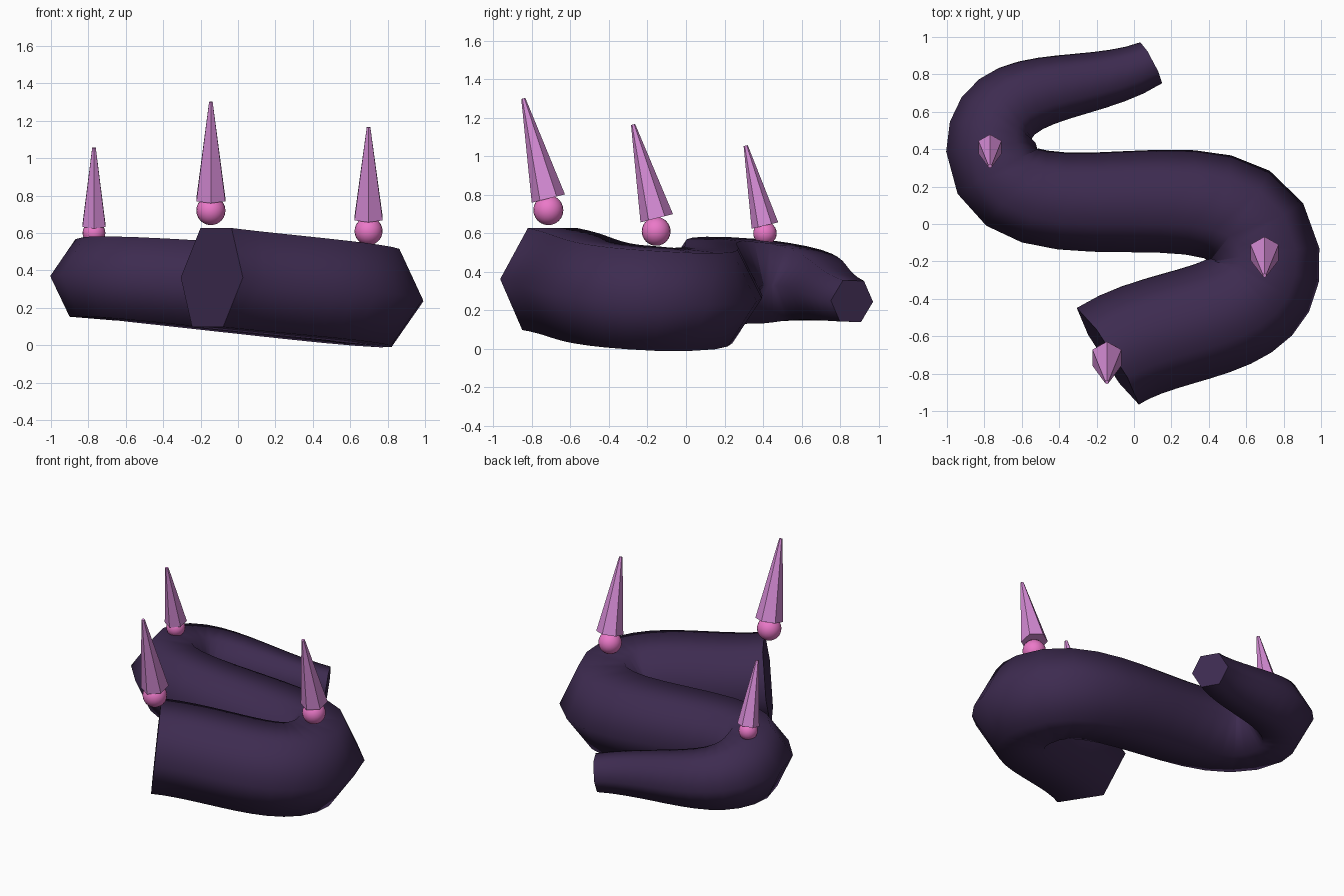
import bpy, math
from mathutils import Vector

if "Cube" in bpy.data.objects:
    bpy.data.objects.remove(bpy.data.objects["Cube"])


def material(name, color):
    m = bpy.data.materials.new(name)
    m.diffuse_color = (*color, 1)
    m.use_nodes = True
    m.node_tree.nodes["Principled BSDF"].inputs["Base Color"].default_value = m.diffuse_color
    return m


BODY = material("dark_purple", (0.047, 0.024, 0.08))
SPIKE = material("orchid", (0.67, 0.26, 0.67))
BALL = material("pink", (0.83, 0.19, 0.58))

# Winding tapered body: hexagonal tube along a smooth four-point path
# (x, y, z, radius)
PATH = [(-0.14, -0.707, 0.362, 0.307),
        (0.695, -0.17, 0.262, 0.300),
        (-0.765, 0.41, 0.350, 0.241),
        (0.092, 0.862, 0.247, 0.124)]
curve = bpy.data.curves.new("winding_body", 'CURVE')
curve.dimensions = '3D'
curve.bevel_depth = 1.0
curve.bevel_resolution = 1
curve.resolution_u = 12
curve.use_fill_caps = True
spline = curve.splines.new('BEZIER')
spline.bezier_points.add(len(PATH) - 1)
for p, (x, y, z, r) in zip(spline.bezier_points, PATH):
    p.co = (x, y, z)
    p.radius = r
for p in spline.bezier_points:
    p.handle_left_type = p.handle_right_type = 'AUTO'
body = bpy.data.objects.new("winding_body", curve)
bpy.context.collection.objects.link(body)
curve.materials.append(BODY)
bpy.context.view_layer.objects.active = body
body.select_set(True)
bpy.ops.object.convert(target='MESH')
bpy.ops.object.shade_smooth()


# Leaning six-sided spike sitting on a small ball
def spike(name, ball, ball_r, base, tip, base_r):
    bpy.ops.mesh.primitive_uv_sphere_add(segments=20, ring_count=12,
                                         radius=ball_r, location=ball)
    o = bpy.context.object
    o.name = name + "_ball"
    o.data.materials.append(BALL)
    bpy.ops.object.shade_smooth()

    a, b = Vector((ball[0], *base)), Vector((ball[0], *tip))
    lean = math.atan2(a.y - b.y, b.z - a.z)
    bpy.ops.mesh.primitive_cone_add(vertices=6, radius1=base_r, radius2=0.011,
                                    depth=(b - a).length, location=(a + b) / 2,
                                    rotation=(lean, 0, 0))
    o = bpy.context.object
    o.name = name
    o.data.materials.append(SPIKE)


spike("front_spike", (-0.145, -0.715, 0.72), 0.078, (-0.715, 0.78), (-0.845, 1.30), 0.089)
spike("right_spike", (0.698, -0.155, 0.61), 0.075, (-0.152, 0.678), (-0.275, 1.165), 0.087)
spike("left_spike", (-0.77, 0.41, 0.60), 0.061, (0.41, 0.64), (0.31, 1.055), 0.071)
